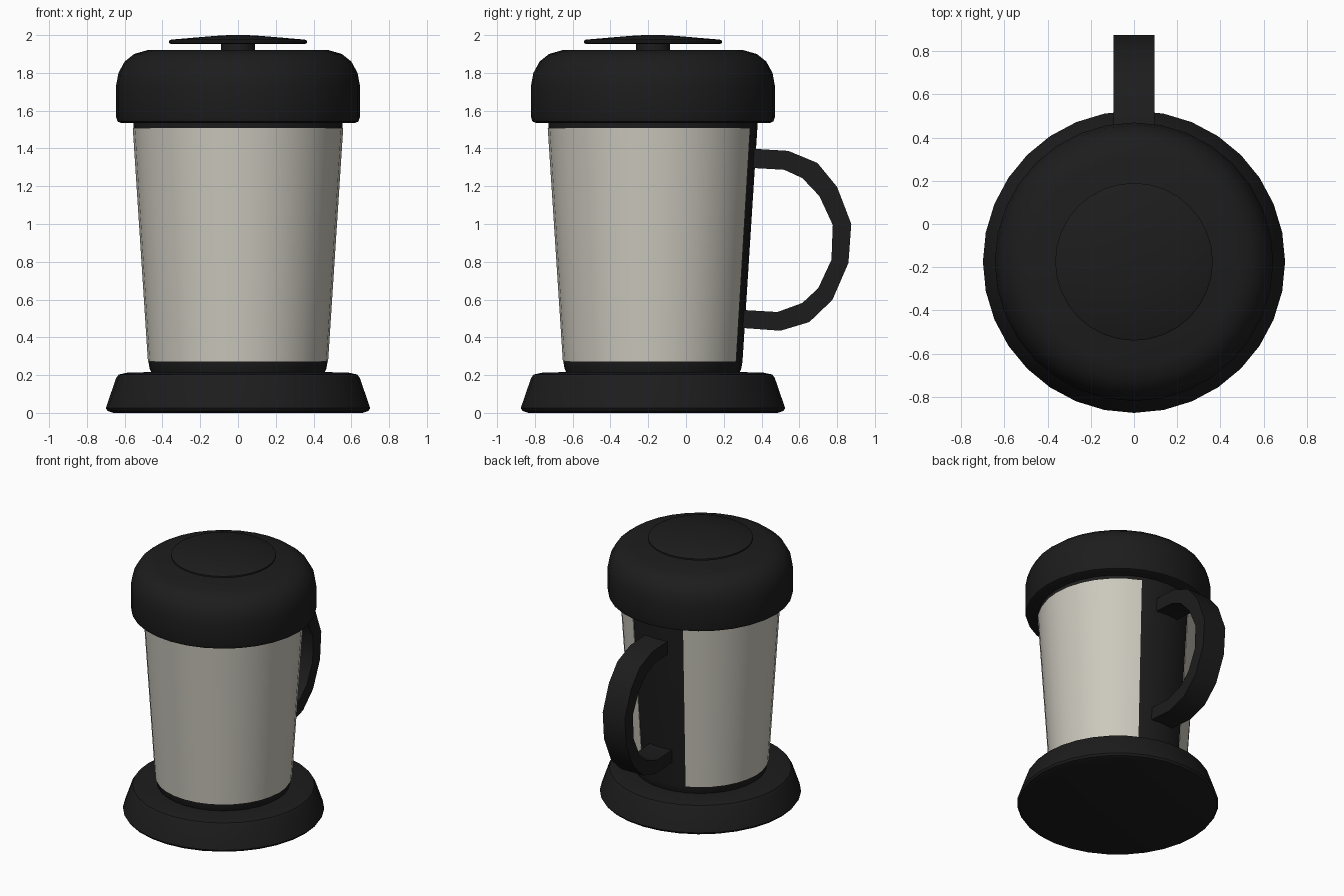
import bpy, bmesh
from math import cos, sin, pi, radians

if "Cube" in bpy.data.objects:
    bpy.data.objects.remove(bpy.data.objects["Cube"])

CY = -0.175   # y of the mug's axis
SIDES = 32


def material(name, color):
    m = bpy.data.materials.new(name)
    m.diffuse_color = (*color, 1)
    m.use_nodes = True
    m.node_tree.nodes["Principled BSDF"].inputs["Base Color"].default_value = m.diffuse_color
    return m


BLACK = material("black_plastic", (0.012, 0.012, 0.012))
STEEL = material("brushed_steel", (0.60, 0.58, 0.51))


def finish(name, bm, mat, smooth=True):
    bmesh.ops.remove_doubles(bm, verts=bm.verts, dist=1e-5)
    bmesh.ops.recalc_face_normals(bm, faces=bm.faces)
    me = bpy.data.meshes.new(name)
    bm.to_mesh(me)
    bm.free()
    me.materials.append(mat)
    ob = bpy.data.objects.new(name, me)
    bpy.context.collection.objects.link(ob)
    if smooth:
        bpy.ops.object.select_all(action='DESELECT')
        ob.select_set(True)
        bpy.context.view_layer.objects.active = ob
        bpy.ops.object.shade_smooth_by_angle(angle=radians(35))
    return ob


def lathe(name, profile, mat, first=0, last=SIDES, closed=False):
    """Revolve an (r, z) profile; first/last pick segments counted from +y."""
    bm = bmesh.new()
    rings = []
    for i in range(first, last + 1):
        a = pi / 2 + 2 * pi * i / SIDES
        rings.append([bm.verts.new((r * cos(a), CY + r * sin(a), z)) for r, z in profile])
    n = len(profile)
    for a, b in zip(rings, rings[1:]):
        for j in range(n if closed else n - 1):
            k = (j + 1) % n
            bm.faces.new((a[j], b[j], b[k], a[k]))
    if closed:
        bm.faces.new(rings[0])
        bm.faces.new(rings[-1])
    # collapse the quads that touch the axis
    bmesh.ops.dissolve_degenerate(bm, edges=bm.edges, dist=1e-6)
    return finish(name, bm, mat)


# flared foot
lathe("base", [(0, 0), (0.66, 0), (0.69, 0.01), (0.70, 0.025), (0.645, 0.185),
               (0.632, 0.203), (0.58, 0.214), (0.44, 0.216), (0, 0.216)], BLACK)

# dark inner body, visible at the bottom rim, neck and back strip
lathe("inner_body", [(0, 0.205), (0.455, 0.205), (0.468, 0.235), (0.474, 0.27),
                     (0.553, 1.51), (0.555, 1.56), (0, 1.56)], BLACK)

# steel sleeve, open behind the handle
lathe("steel_sleeve", [(0.470, 0.272), (0.477, 0.272), (0.557, 1.507), (0.550, 1.507)],
      STEEL, 2, SIDES - 2, closed=True)

# rounded lid
lathe("lid", [(0, 1.535), (0.62, 1.535), (0.638, 1.543), (0.645, 1.565), (0.645, 1.735),
              (0.633, 1.80), (0.60, 1.86), (0.55, 1.90), (0.48, 1.92), (0, 1.92)], BLACK)

# lid knob: stem and shallow cap
lathe("lid_knob", [(0, 1.91), (0.09, 1.91), (0.09, 1.953), (0.355, 1.953), (0.365, 1.958),
                   (0.365, 1.970), (0.355, 1.976), (0.12, 1.996), (0.05, 2.0), (0, 2.0)], BLACK)

# D-shaped handle: outer and inner outline (y, z), extruded across x
OUTER = [(0.33, 1.40), (0.542, 1.387), (0.696, 1.323), (0.80, 1.196), (0.875, 1.0),
         (0.86, 0.794), (0.775, 0.598), (0.653, 0.481), (0.50, 0.435), (0.28, 0.451)]
INNER = [(0.33, 1.298), (0.52, 1.287), (0.616, 1.243), (0.706, 1.148), (0.777, 0.995),
         (0.77, 0.81), (0.70, 0.66), (0.616, 0.582), (0.484, 0.534), (0.28, 0.546)]
bm = bmesh.new()
sections = [[bm.verts.new((x, y, z)) for x, (y, z) in
             ((-0.094, o), (0.094, o), (0.094, i), (-0.094, i))] for o, i in zip(OUTER, INNER)]
for a, b in zip(sections, sections[1:]):
    for j in range(4):
        k = (j + 1) % 4
        bm.faces.new((a[j], a[k], b[k], b[j]))
bm.faces.new(sections[0])
bm.faces.new(sections[-1])
finish("handle", bm, BLACK)
